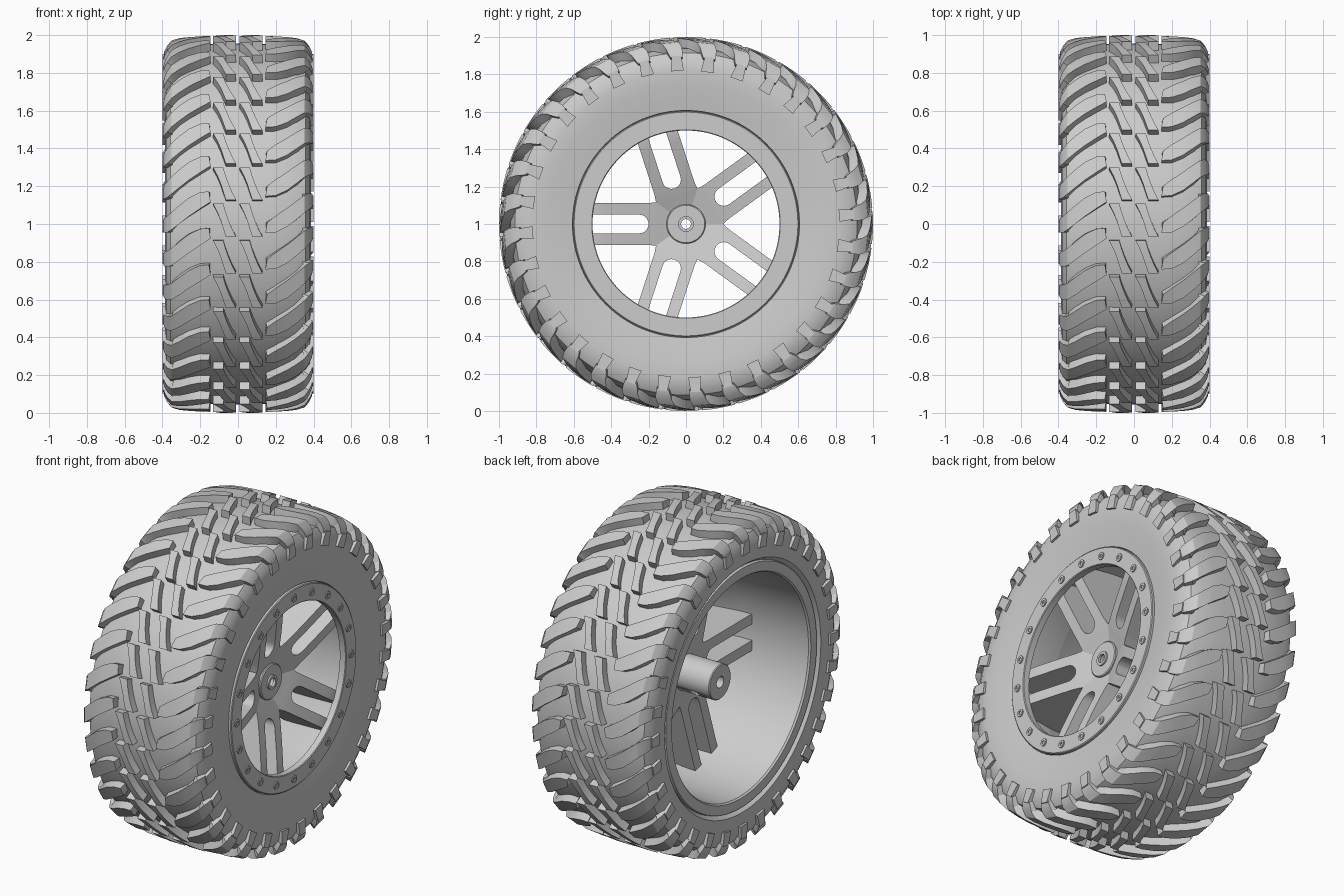
import bpy, bmesh, math
from mathutils import Vector

if "Cube" in bpy.data.objects:
    bpy.data.objects.remove(bpy.data.objects["Cube"])

GREY = (0.604, 0.604, 0.604, 1)
mat = bpy.data.materials.new("plain grey")
mat.use_nodes = True
mat.diffuse_color = GREY
mat.node_tree.nodes["Principled BSDF"].inputs["Base Color"].default_value = GREY

TREADS = 32
STEP = 2 * math.pi / TREADS


def polar(x, r, a):
    """Point at angle a, counted from the front upwards, about the axle."""
    return Vector((x, -r * math.cos(a), 1 + r * math.sin(a)))


def finish(name, bm, angle=30):
    bmesh.ops.recalc_face_normals(bm, faces=bm.faces)
    mesh = bpy.data.meshes.new(name)
    bm.to_mesh(mesh)
    bm.free()
    mesh.materials.append(mat)
    ob = bpy.data.objects.new(name, mesh)
    bpy.context.collection.objects.link(ob)
    bpy.ops.object.select_all(action='DESELECT')
    ob.select_set(True)
    bpy.context.view_layer.objects.active = ob
    bpy.ops.object.shade_smooth_by_angle(angle=math.radians(angle))
    return ob


def loft(bm, sections, closed=False):
    """Skin equal rings of points; cap both ends unless closed."""
    rings = [[bm.verts.new(p) for p in s] for s in sections]
    n = len(rings[0])
    pairs = list(zip(rings, rings[1:]))
    if closed:
        pairs.append((rings[-1], rings[0]))
    else:
        bm.faces.new(rings[0])
        bm.faces.new(rings[-1])
    for a, b in pairs:
        for i in range(n):
            j = (i + 1) % n
            bm.faces.new((a[i], a[j], b[j], b[i]))


def lathe(name, profile, steps=128):
    bm = bmesh.new()
    loft(bm, [[polar(x, r, 2 * math.pi * i / steps) for x, r in profile]
              for i in range(steps)], closed=True)
    return finish(name, bm)


# Tyre carcass
half = [(0.37, 0.66), (0.382, 0.75), (0.386, 0.82), (0.38, 0.875),
        (0.357, 0.915), (0.3, 0.938), (0.15, 0.952)]
lathe("tyre_carcass", [(0.3, 0.6), (0.362, 0.607)] + half + [(0, 0.955)]
      + [(-x, r) for x, r in reversed(half[1:])] + [(-0.365, 0.735), (-0.3, 0.7)])

# Shoulder lugs: x, outer radius, angle offset, half width
LUG = [(0.145, 0.996, 0, 0.028), (0.2, 0.994, 0.02, 0.044),
       (0.26, 0.99, 0.055, 0.05), (0.31, 0.984, 0.095, 0.05),
       (0.352, 0.972, 0.13, 0.048), (0.375, 0.945, 0.147, 0.046),
       (0.39, 0.915, 0.155, 0.042), (0.395, 0.893, 0.16, 0.036)]
for side, sgn, phase in (("left", 1, -0.02), ("right", -1, -0.05)):
    bm = bmesh.new()
    for k in range(TREADS):
        sections = []
        for x, r, off, w in LUG:
            a = k * STEP + phase + sgn * off
            drop = 0.06 if x < 0.37 else 0.03
            xb = x - max(0, x - 0.34)
            # the inner end is cut on a slant
            skew = 0.03 if x < 0.15 else 0
            sections.append([polar(sgn * xb, r - drop, a - w),
                             polar(sgn * x, r, a - w),
                             polar(sgn * (x + skew * 0.3), r, a + w),
                             polar(sgn * xb, r - drop, a + w)])
        loft(bm, sections)
    finish(side + "_shoulder_lugs", bm)

    # Small raised blocks on the sidewall
    bm = bmesh.new()
    for k in range(TREADS):
        a = k * STEP + phase + sgn * 0.16
        loft(bm, [[polar(sgn * x, 0.82, a - 0.042), polar(sgn * x, 0.82, a + 0.042),
                   polar(sgn * x, 0.9, a + 0.028), polar(sgn * x, 0.9, a - 0.028)]
                  for x in (0.36, 0.4)])
    finish(side + "_sidewall_blocks", bm)

# Two rows of slanted centre blocks: angle offset, x start, x end
BLOCK = [(0.088, 0.008, 0.062), (0.045, 0.03, 0.074), (0, 0.048, 0.09),
         (-0.045, 0.062, 0.108), (-0.088, 0.076, 0.13)]
for side, shift in (("left", 0), ("right", -0.14)):
    bm = bmesh.new()
    for k in range(TREADS):
        loft(bm, [[polar(p + shift, r, k * STEP + 0.02 + off)
                   for p, r in ((x0, 0.94), (x0, 1.0), (x1, 1.0), (x1, 0.94))]
                  for off, x0, x1 in BLOCK])
    finish(side + "_centre_blocks", bm)

# Rim barrel, open at the back
lathe("rim_barrel", [(-0.35, 0.73), (-0.372, 0.725), (-0.372, 0.668), (-0.362, 0.66),
                     (0.3, 0.625), (0.34, 0.6), (0.34, 0.62), (0.28, 0.66)])

# Clamp ring with bolts on the outer face
lathe("clamp_ring", [(0.335, 0.5), (0.372, 0.5), (0.376, 0.504),
                     (0.376, 0.598), (0.372, 0.603), (0.335, 0.603)])
bm = bmesh.new()
for k in range(20):
    c = polar(0, 0.55, k * math.tau / 20)
    tube = [(0.37, 0.023), (0.382, 0.023), (0.382, 0.011), (0.377, 0.011),
            (0.377, 0.002), (0.37, 0.002)]
    loft(bm, [[c + Vector((x, r * math.cos(t), r * math.sin(t))) for x, r in tube]
              for t in (i * math.tau / 12 for i in range(12))], closed=True)
finish("ring_bolts", bm)


# Five split spokes, dished towards the hub
def slot(r):
    if r <= 0.2:
        return 0
    return 0.05 if r >= 0.25 else math.sqrt(0.05 ** 2 - (0.25 - r) ** 2)


def front(r):
    return 0.2 + 0.14 * min(1, max(0, r - 0.08) / 0.42) ** 0.8


radii = [0.06, 0.1, 0.15, 0.18, 0.2, 0.203, 0.21, 0.22, 0.235, 0.25,
         0.3, 0.36, 0.43, 0.5, 0.635]
bm = bmesh.new()
for k in range(5):
    d = k * math.tau / 5
    out = Vector((0, -math.cos(d), math.sin(d)))
    across = Vector((0, math.sin(d), math.cos(d)))
    for sgn in (1, -1):
        sections = []
        for r in radii:
            inner = slot(r)
            outer = 0.112 + 0.4 * max(0, 0.21 - r) ** 1.5
            outer = min(outer, max(r, 0.06) * 0.95)
            sections.append([Vector((x, 0, 1)) + out * r + across * sgn * t
                             for x, t in ((0, inner), (front(r), inner),
                                          (front(r), outer), (0, outer))])
        loft(bm, sections)
finish("spokes", bm)

# Hub with a bore, and a cross hole for the fixing screw
hub = lathe("hub", [(-0.23, 0.034), (-0.23, 0.1), (-0.225, 0.105), (0.22, 0.105),
                    (0.225, 0.1), (0.225, 0.034)], 48)
bm = bmesh.new()
d = Vector((0, 1, -1)).normalized()
u = Vector((1, 0, 0))
v = d.cross(u)
loft(bm, [[Vector((-0.11, 0, 1)) + d * h + (u * math.cos(t) + v * math.sin(t)) * 0.03
           for t in (i * math.tau / 20 for i in range(20))] for h in (0.01, 0.2)])
cutter = finish("screw_hole_cutter", bm)
cutter.hide_render = True
cutter.hide_set(True)
cut = hub.modifiers.new("screw_hole", 'BOOLEAN')
cut.operation = 'DIFFERENCE'
cut.object = cutter
cut.solver = 'EXACT'

# Washer round the bore on the outer face
lathe("hub_washer", [(0.22, 0.026), (0.235, 0.026), (0.235, 0.042), (0.22, 0.042)], 24)
